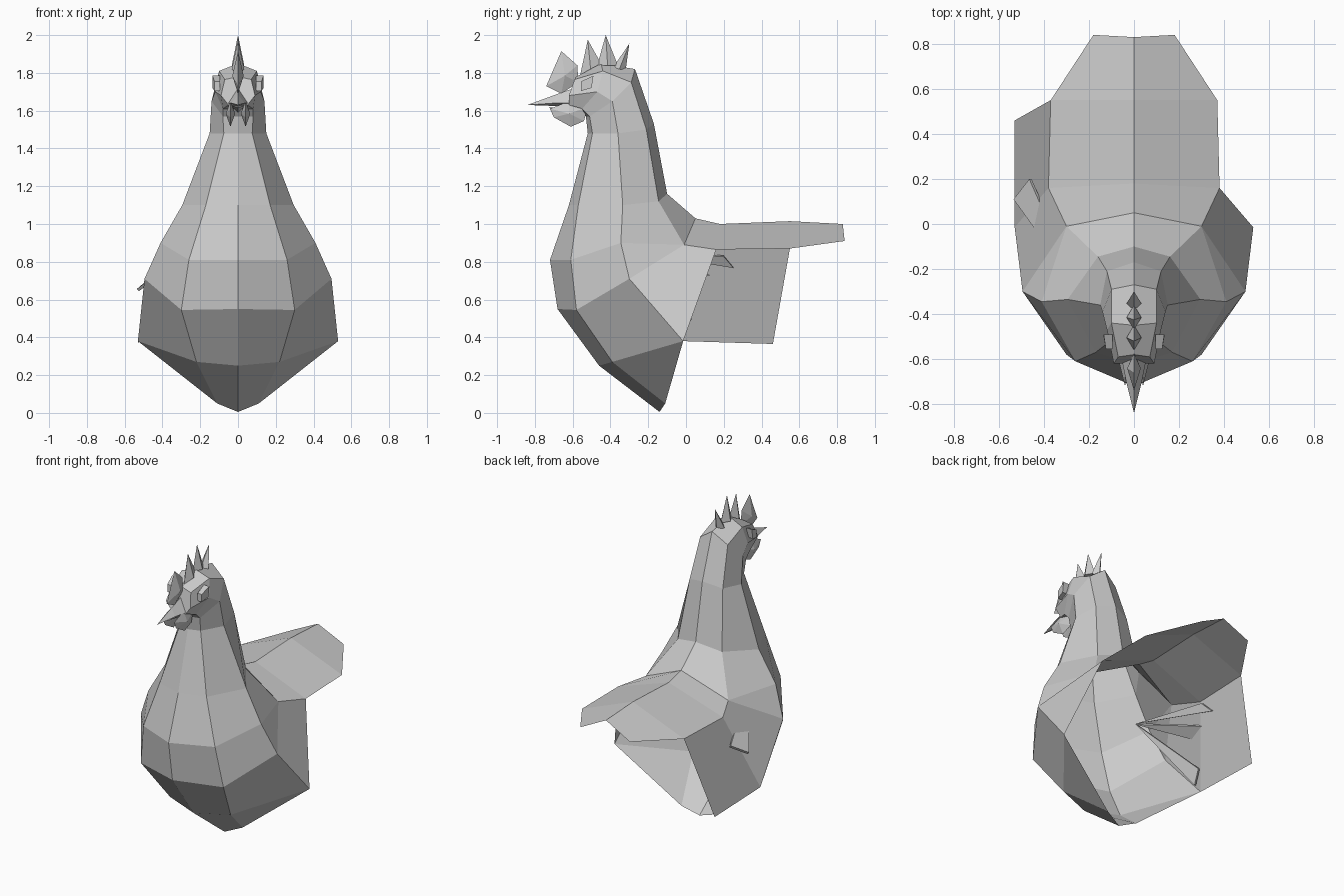
import bpy, bmesh
from mathutils import Vector

grey = bpy.data.materials.new("plain_grey")
grey.diffuse_color = (0.6, 0.6, 0.6, 1)


def make(name, verts, faces, mirror=False, recalc=True):
    bm = bmesh.new()
    vs = [bm.verts.new(v) for v in verts]
    for f in faces:
        bm.faces.new([vs[i] for i in f])
    if recalc:
        bmesh.ops.recalc_face_normals(bm, faces=bm.faces)
    me = bpy.data.meshes.new(name)
    bm.to_mesh(me)
    bm.free()
    me.materials.append(grey)
    ob = bpy.data.objects.new(name, me)
    bpy.context.collection.objects.link(ob)
    if mirror:
        m = ob.modifiers.new("mirror", 'MIRROR')
        m.use_clip = True
        m.merge_threshold = 0.001
    return ob


def grid(rows, cols, start=0):
    """Quads between successive rows of equal length."""
    return [(start + r * cols + c, start + r * cols + c + 1,
             start + (r + 1) * cols + c + 1, start + (r + 1) * cols + c)
            for r in range(rows - 1) for c in range(cols - 1)]


def slab(name, outline, half, rim=0.3, x=0.0):
    """Lens-shaped plate: thin rim along a (y, z) outline, thick in the middle."""
    n = len(outline)
    cy = sum(p[0] for p in outline) / n
    cz = sum(p[1] for p in outline) / n
    verts = [(x, y, z) for y, z in outline] + [(x - half, cy, cz), (x + half, cy, cz)]
    faces = [(i, (i + 1) % n, n) for i in range(n)] + [((i + 1) % n, i, n + 1) for i in range(n)]
    return make(name, verts, faces)


# Head and neck: rows run from crown centre, round the side, to throat centre
rows = [
    [(0, -.58, 1.78), (.07, -.59, 1.765), (.09, -.62, 1.68), (.05, -.62, 1.63), (0, -.62, 1.63)],
    [(0, -.45, 1.85), (.10, -.44, 1.81), (.12, -.47, 1.70), (.08, -.55, 1.61), (0, -.55, 1.61)],
    [(0, -.27, 1.82), (.10, -.29, 1.75), (.14, -.39, 1.65), (.08, -.51, 1.57), (0, -.53, 1.57)],
    [(0, -.17, 1.53), (.12, -.21, 1.50), (.15, -.36, 1.48), (.075, -.495, 1.48), (0, -.52, 1.48)],
    [(0, -.10, 1.16), (.16, -.145, 1.12), (.295, -.335, 1.10), (.17, -.57, 1.10), (0, -.62, 1.10)],
]
verts = [v for r in rows for v in r]
faces = grid(5, 5) + [(4, 3, 2, 1, 0)]
# Breast, back, and the fan of the tail (open underneath)
verts += [
    (0, -.72, .81), (.26, -.61, .81), (.41, -.345, .90),       # 25 26 27
    (0, -.68, .55), (.30, -.58, .545), (.495, -.30, .71),      # 28 29 30
    (0, -.46, .25), (.22, -.39, .27), (.53, -.015, .38),       # 31 32 33
    (0, -.14, .005), (.11, -.11, .05),                         # 34 35
    (0, .05, 1.03), (.30, -.01, .89),                          # 36 37
    (0, .18, 1.0), (.38, .16, .865),                           # 38 39
    (0, .55, 1.015), (.37, .55, .87),                          # 40 41
    (0, .83, 1.0), (.18, .84, .91),                            # 42 43
]
faces += [(24, 23, 26, 25), (23, 22, 27, 26), (25, 26, 29, 28), (26, 27, 30, 29),
          (28, 29, 32, 31), (29, 30, 33, 32), (31, 32, 35, 34), (32, 33, 35),
          (20, 21, 37, 36), (21, 22, 27, 37), (27, 30, 37), (30, 33, 39, 37),
          (36, 37, 39, 38), (38, 39, 41, 40), (40, 41, 43, 42)]
make("body", verts, faces, mirror=True)

# Hanging flank panel on the left only
make("left_flank", [(-.38, .16, .865), (-.37, .55, .87), (-.53, .46, .365), (-.53, -.015, .38)],
     [(0, 1, 2, 3)], recalc=False)

# Beak halves
make("upper_beak", [(0, -.59, 1.72), (.055, -.60, 1.64), (0, -.60, 1.62), (-.055, -.60, 1.64),
                    (0, -.84, 1.63), (0, -.69, 1.685), (.035, -.70, 1.64), (-.035, -.70, 1.64), (0, -.70, 1.625)],
     [(0, 1, 6, 5), (1, 2, 8, 6), (2, 3, 7, 8), (3, 0, 5, 7),
      (5, 6, 4), (6, 8, 4), (8, 7, 4), (7, 5, 4)])
make("lower_beak", [(.04, -.58, 1.63), (-.04, -.58, 1.63), (0, -.58, 1.59), (0, -.73, 1.615)],
     [(0, 1, 2), (0, 3, 1), (1, 3, 2), (2, 3, 0)])

# Wattles and eyes, one each side
for side, s in (("right", 1), ("left", -1)):
    slab(side + "_wattle", [(-.72, 1.61), (-.70, 1.565), (-.61, 1.515), (-.54, 1.545),
                            (-.52, 1.62), (-.62, 1.65)], .025, x=s * .04)
    outer = [(-.555, 1.755), (-.49, 1.785), (-.50, 1.72), (-.555, 1.705)]
    ev = [(s * .095, y, z) for y, z in outer]
    ev += [(s * (.125 if y < -.52 else .135), y, z) for y, z in outer]
    make(side + "_eye", ev, [(0, 1, 2, 3), (4, 5, 6, 7)] +
         [(i, (i + 1) % 4, 4 + (i + 1) % 4, 4 + i) for i in range(4)])

# Comb: a front blade and three spikes
slab("comb_front", [(-.74, 1.73), (-.66, 1.915), (-.575, 1.84), (-.57, 1.75), (-.66, 1.69)], .03)
spikes = [(-.56, 1.79, -.45, 1.85, -.52, 1.975),
          (-.47, 1.84, -.36, 1.84, -.425, 2.0),
          (-.385, 1.83, -.32, 1.81, -.30, 1.955)]
for i, (y0, z0, y1, z1, ty, tz) in enumerate(spikes):
    my, mz = (y0 + y1) / 2, (z0 + z1) / 2
    make(f"comb_spike_{i + 1}",
         [(0, y0, z0), (.033, my, mz), (0, y1, z1), (-.033, my, mz), (0, ty, tz)],
         [(0, 1, 2, 3), (0, 1, 4), (1, 2, 4), (2, 3, 4), (3, 0, 4)])

# Loose feathers fanning out through the left side
root = Vector((-.25, -.28, .86))
tips = [((-.40, .25, .77), (-.36, .20, .83)),
        ((-.53, .11, .65), (-.46, .20, .71)),
        ((-.50, -.03, .42), (-.48, .03, .50))]
for i, (a, b) in enumerate(tips):
    a, b = Vector(a), Vector(b)
    n = (a - root).cross(b - root).normalized() * .008
    make(f"feather_{i + 1}", [root - n, a - n, b - n, root + n, a + n, b + n],
         [(0, 1, 2), (5, 4, 3), (0, 3, 4, 1), (1, 4, 5, 2), (2, 5, 3, 0)])
